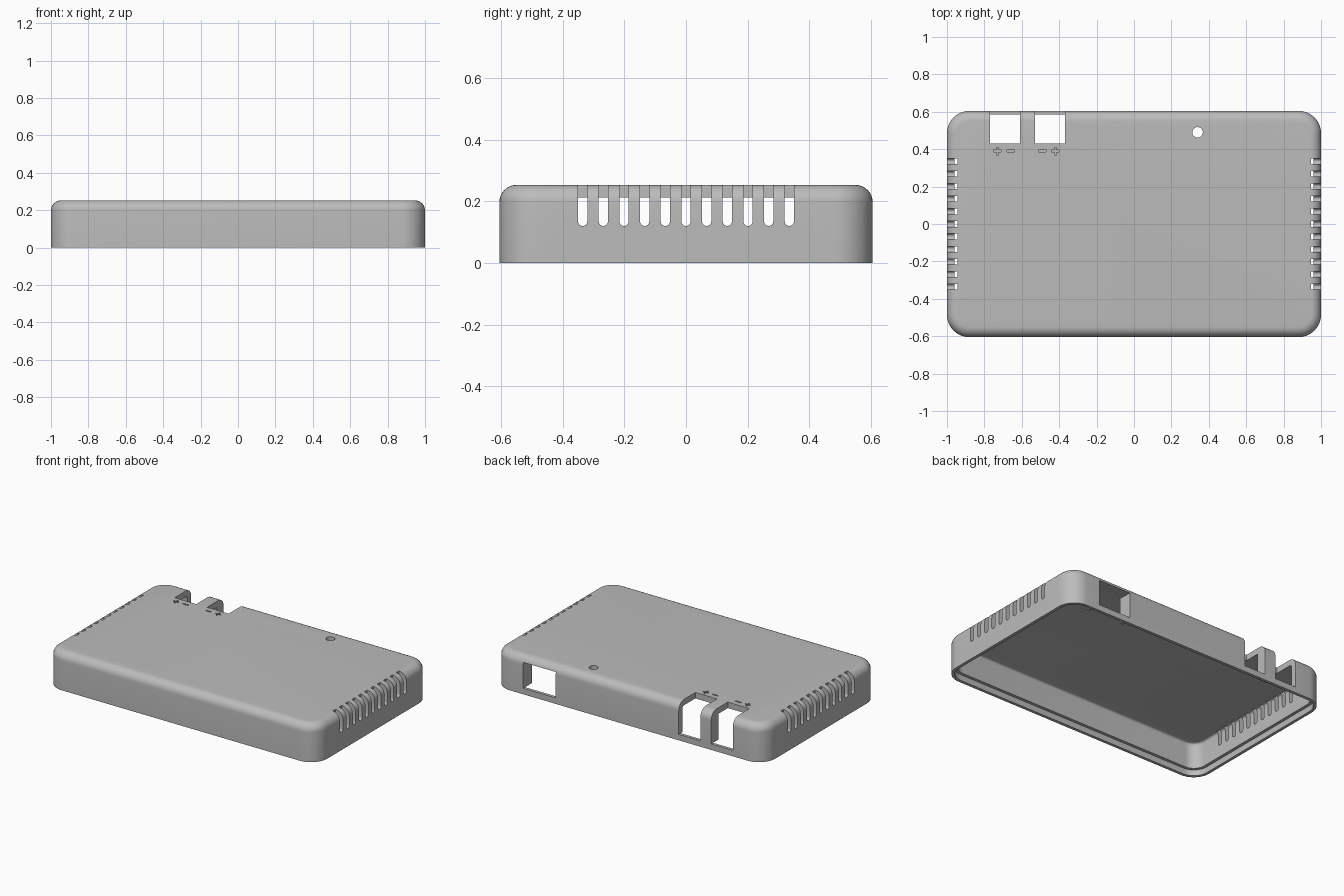
import bpy, bmesh
from math import sin, cos, pi, radians

if "Cube" in bpy.data.objects:
    bpy.data.objects.remove(bpy.data.objects["Cube"], do_unlink=True)

HALF_X, HALF_Y, HEIGHT = 1.0, 0.605, 0.253
CORNER, FILLET, WALL = 0.12, 0.055, 0.04
LIP, SILL = 0.02, 0.04
CEILING = HEIGHT - WALL

grey = bpy.data.materials.new("light grey plastic")
grey.use_nodes = True
colour = (0.5, 0.5, 0.5, 1)
grey.diffuse_color = colour
grey.node_tree.nodes["Principled BSDF"].inputs["Base Color"].default_value = colour


def make_object(name, bm):
    bmesh.ops.recalc_face_normals(bm, faces=bm.faces)
    mesh = bpy.data.meshes.new(name)
    bm.to_mesh(mesh)
    bm.free()
    obj = bpy.data.objects.new(name, mesh)
    bpy.context.collection.objects.link(obj)
    mesh.materials.append(grey)
    return obj


def rounded_ring(bm, inset, z, steps=10):
    """Rounded rectangle, inset from the outer wall."""
    r = CORNER - inset
    cx, cy = HALF_X - CORNER, HALF_Y - CORNER
    ring = []
    for k, (sx, sy) in enumerate([(1, 1), (-1, 1), (-1, -1), (1, -1)]):
        for i in range(steps + 1):
            a = (k + i / steps) * pi / 2
            ring.append(bm.verts.new((sx * cx + r * cos(a), sy * cy + r * sin(a), z)))
    return ring


def fillet(inset, top, r, steps):
    """Profile of a rounded edge from the wall up to a flat top."""
    return [(inset + r - r * cos(i / steps * pi / 2), top - r + r * sin(i / steps * pi / 2))
            for i in range(steps + 1)]


def prism(bm, points, lo, hi, axis):
    """Extrude a 2D outline along an axis."""
    place = {"x": lambda p, t: (t, p[0], p[1]),
             "y": lambda p, t: (p[0], t, p[1]),
             "z": lambda p, t: (p[0], p[1], t)}[axis]
    a = [bm.verts.new(place(p, lo)) for p in points]
    b = [bm.verts.new(place(p, hi)) for p in points]
    bm.faces.new(a)
    bm.faces.new(b[::-1])
    for i in range(len(a)):
        j = (i + 1) % len(a)
        bm.faces.new((a[i], b[i], b[j], a[j]))


def box(bm, x0, x1, y0, y1, z0, z1):
    prism(bm, [(x0, y0), (x1, y0), (x1, y1), (x0, y1)], z0, z1, "z")


# Hollow lid: outside skin, thin bottom lip, step, inside skin
bm = bmesh.new()
profile = fillet(0, HEIGHT, FILLET, 8)[::-1]
profile += [(0, 0), (LIP, 0), (LIP, SILL), (WALL, SILL)]
profile += fillet(WALL, CEILING, FILLET - WALL, 4)
rings = [rounded_ring(bm, inset, z) for inset, z in profile]
for up, low in zip(rings, rings[1:]):
    for i in range(len(up)):
        j = (i + 1) % len(up)
        bm.faces.new((up[i], low[i], low[j], up[j]))
bm.faces.new(rings[0])
bm.faces.new(rings[-1])
lid = make_object("lid_shell", bm)

# Cutters
bm = bmesh.new()
for k in range(-5, 6):  # side vents
    y, r, low = k * 0.067, 0.015, 0.12
    outline = [(y + r, 0.3), (y - r, 0.3)]
    outline += [(y - r * cos(i / 8 * pi), low + r - r * sin(i / 8 * pi)) for i in range(9)]
    for lo, hi in ((0.945, 1.05), (-1.05, -0.945)):
        prism(bm, outline, lo, hi, "x")
for x0 in (-0.77, -0.53):  # connector notches
    box(bm, x0, x0 + 0.16, 0.43, 0.7, SILL, 0.3)
box(bm, 0.54, 0.78, 0.5, 0.7, SILL, CEILING - 0.001)  # rear window
prism(bm, [(0.34 + 0.028 * cos(a * pi / 16), 0.49 + 0.028 * sin(a * pi / 16))
           for a in range(32)], 0.1, 0.3, "z")  # button hole
s, w = 0.02, 0.005
plus = [(s, w), (w, w), (w, s), (-w, s), (-w, w), (-s, w),
        (-s, -w), (-w, -w), (-w, -s), (w, -s), (w, -w), (s, -w)]
minus = [(s, w), (-s, w), (-s, -w), (s, -w)]
for x, mark in ((-0.73, plus), (-0.66, minus), (-0.49, minus), (-0.42, plus)):
    prism(bm, [(x + px, 0.39 + py) for px, py in mark], HEIGHT - 0.015, 0.3, "z")
cutter = make_object("opening_cutter", bm)
cutter.hide_render = True

cut = lid.modifiers.new("openings", "BOOLEAN")
cut.operation, cut.solver, cut.object = "DIFFERENCE", "EXACT", cutter
bpy.context.view_layer.objects.active = lid
lid.select_set(True)
bpy.ops.object.modifier_apply(modifier=cut.name)
bpy.data.objects.remove(cutter, do_unlink=True)
bpy.ops.object.shade_smooth_by_angle(angle=radians(30))

# Thickening behind the bar between the notches, and window side ribs
for name, x0, x1, y0 in (("notch_divider", -0.61, -0.53, 0.53),
                         ("window_rib_left", 0.78, 0.8, 0.51),
                         ("window_rib_right", 0.52, 0.54, 0.51)):
    bm = bmesh.new()
    box(bm, x0, x1, y0, HALF_Y - WALL, SILL, CEILING)
    make_object(name, bm)
